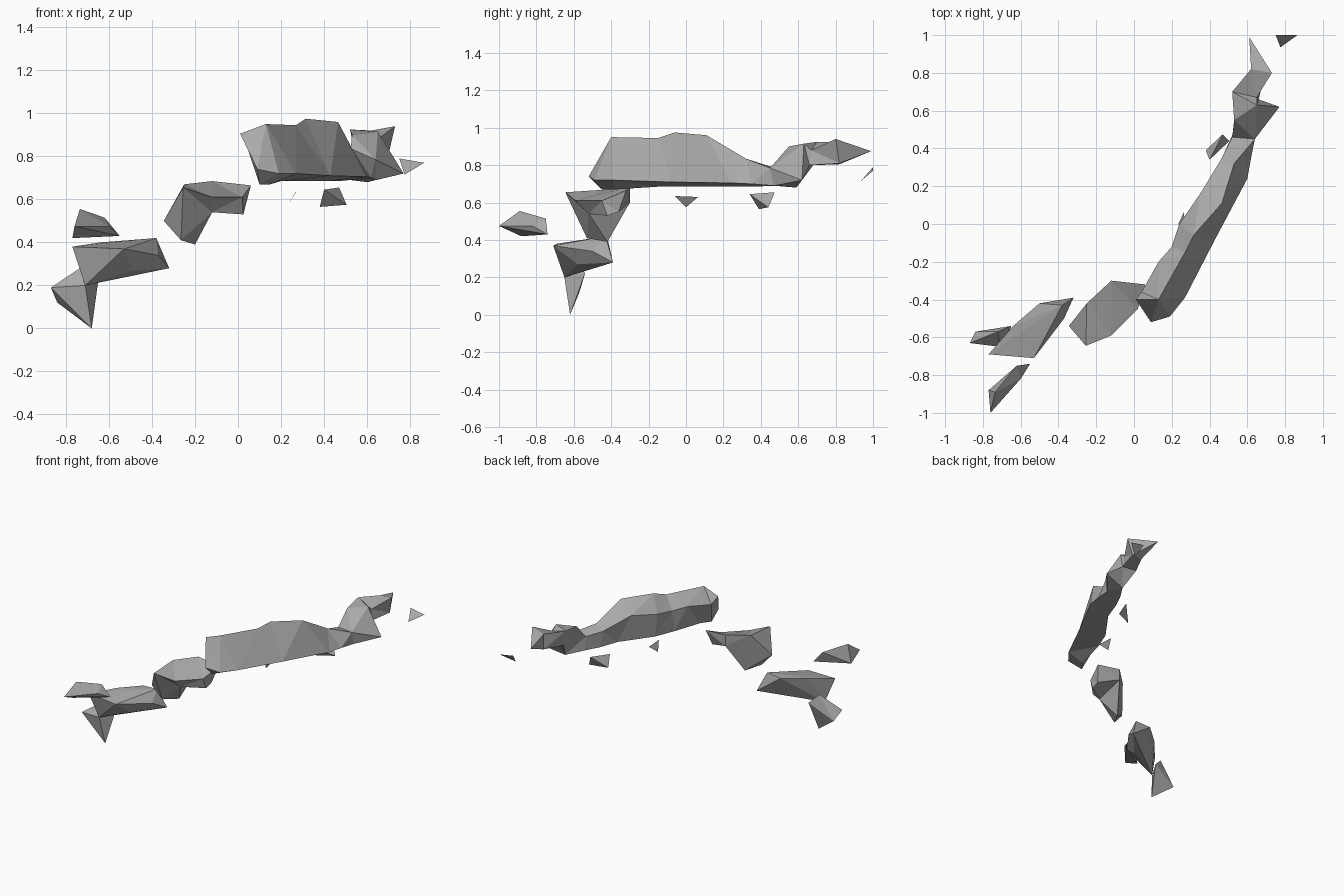
import bpy
import bmesh

default_cube = bpy.data.objects.get("Cube")
if default_cube:
    bpy.data.objects.remove(default_cube, do_unlink=True)

# One plain stone colour for every rock
stone = bpy.data.materials.new("stone_grey")
stone.use_nodes = True
stone_colour = (.4, .4, .4, 1)
stone.diffuse_color = stone_colour
stone.node_tree.nodes["Principled BSDF"].inputs["Base Color"].default_value = stone_colour


def finish(mesh_builder, name):
    """Triangulate into crisp facets and place the rock in the scene."""
    bmesh.ops.remove_doubles(mesh_builder, verts=mesh_builder.verts, dist=.0005)
    bmesh.ops.triangulate(mesh_builder, faces=mesh_builder.faces, quad_method='SHORT_EDGE')
    bmesh.ops.recalc_face_normals(mesh_builder, faces=mesh_builder.faces)
    mesh = bpy.data.meshes.new(name)
    mesh_builder.to_mesh(mesh)
    mesh_builder.free()
    mesh.materials.append(stone)
    rock = bpy.data.objects.new(name, mesh)
    bpy.context.collection.objects.link(rock)
    return rock


def hull_rock(name, corners):
    """Convex rock wrapped around its corner points."""
    mesh_builder = bmesh.new()
    points = [mesh_builder.verts.new(corner) for corner in corners]
    result = bmesh.ops.convex_hull(mesh_builder, input=points)
    spare = [v for v in result["geom_interior"] if isinstance(v, bmesh.types.BMVert)]
    bmesh.ops.delete(mesh_builder, geom=spare, context='VERTS')
    return finish(mesh_builder, name)


def loft_rock(name, sections):
    """Rock skinned along four-cornered sections; a lone point makes a tip."""
    mesh_builder = bmesh.new()
    rings = []
    for section in sections:
        points = [mesh_builder.verts.new(corner) for corner in section]
        rings.append(points * 4 if len(points) == 1 else points)
    for near, far in zip(rings, rings[1:]):
        for i in range(4):
            j = (i + 1) % 4
            loop = dict.fromkeys((near[i], near[j], far[j], far[i]))
            mesh_builder.faces.new(list(loop))
    for ring in (rings[0], rings[-1]):
        if len(set(ring)) == 4:
            mesh_builder.faces.new(ring)
    return finish(mesh_builder, name)


def flat_chip(name, corners):
    """Single thin triangular splinter."""
    mesh_builder = bmesh.new()
    mesh_builder.faces.new([mesh_builder.verts.new(corner) for corner in corners])
    return finish(mesh_builder, name)


# Lowest rock: a spike pointing down
hull_rock("lower_spike", [
    (-.87, -.63, .19), (-.68, -.62, 0), (-.71, -.65, .2),
    (-.84, -.57, .12), (-.65, -.54, .22), (-.72, -.57, .29),
])

# Slab resting on the spike
hull_rock("lower_slab", [
    (-.77, -.69, .38), (-.53, -.71, .37), (-.38, -.43, .42),
    (-.5, -.42, .41), (-.64, -.54, .4), (-.32, -.39, .28),
    (-.37, -.5, .34), (-.49, -.58, .27), (-.71, -.65, .2),
])

# Loose flake in front of the slab
hull_rock("front_flake", [
    (-.76, -1, .475), (-.735, -.89, .555), (-.62, -.75, .515),
    (-.55, -.74, .43), (-.77, -.88, .42), (-.6, -.82, .475),
])

# Middle rock, sections run from its pointed end towards the arch
loft_rock("middle_rock", [
    [(-.345, -.54, .5)],
    [(-.255, -.645, .655), (-.265, -.53, .41), (-.2, -.42, .39), (-.25, -.42, .67)],
    [(-.12, -.59, .61), (-.12, -.52, .54), (-.12, -.3, .6), (-.12, -.3, .685)],
    [(.02, -.45, .61), (.025, -.42, .53), (.03, -.36, .55), (.06, -.32, .665)],
])

# Main arch: outer top, outer bottom, inner bottom, inner top
loft_rock("main_arch", [
    [(.01, -.4, .905), (.09, -.52, .74), (.1, -.45, .67), (.04, -.36, .85)],
    [(.13, -.4, .95), (.19, -.49, .72), (.15, -.38, .67), (.13, -.2, .87)],
    [(.27, -.15, .945), (.27, -.39, .72), (.2, -.15, .685), (.2, -.12, .85)],
    [(.315, -.06, .975), (.43, -.08, .71), (.26, 0, .685), (.24, 0, .86)],
    [(.465, .11, .96), (.6, .24, .705), (.42, .22, .685), (.35, .16, .88)],
    [(.53, .32, .835), (.62, .35, .7), (.47, .36, .685), (.46, .34, .8)],
    [(.64, .45, .785), (.64, .47, .69), (.52, .47, .69), (.52, .46, .79)],
    [(.65, .63, .915), (.77, .62, .72), (.6, .59, .68), (.53, .55, .9)],
    [(.65, .67, .88), (.66, .66, .8), (.55, .68, .8), (.52, .7, .925)],
    [(.73, .8, .94), (.7, .82, .81), (.62, .82, .805), (.62, .82, .92)],
    [(.61, .99, .875)],
])

# Small fragments floating below and beyond the arch
hull_rock("under_fragment", [
    (.4, .34, .645), (.47, .475, .655), (.505, .44, .575), (.38, .39, .565),
])
flat_chip("inner_chip", [(.27, -.06, .635), (.265, .065, .63), (.235, 0, .575)])
flat_chip("far_chip", [(.75, 1, .79), (.865, 1, .77), (.775, .935, .715)])
